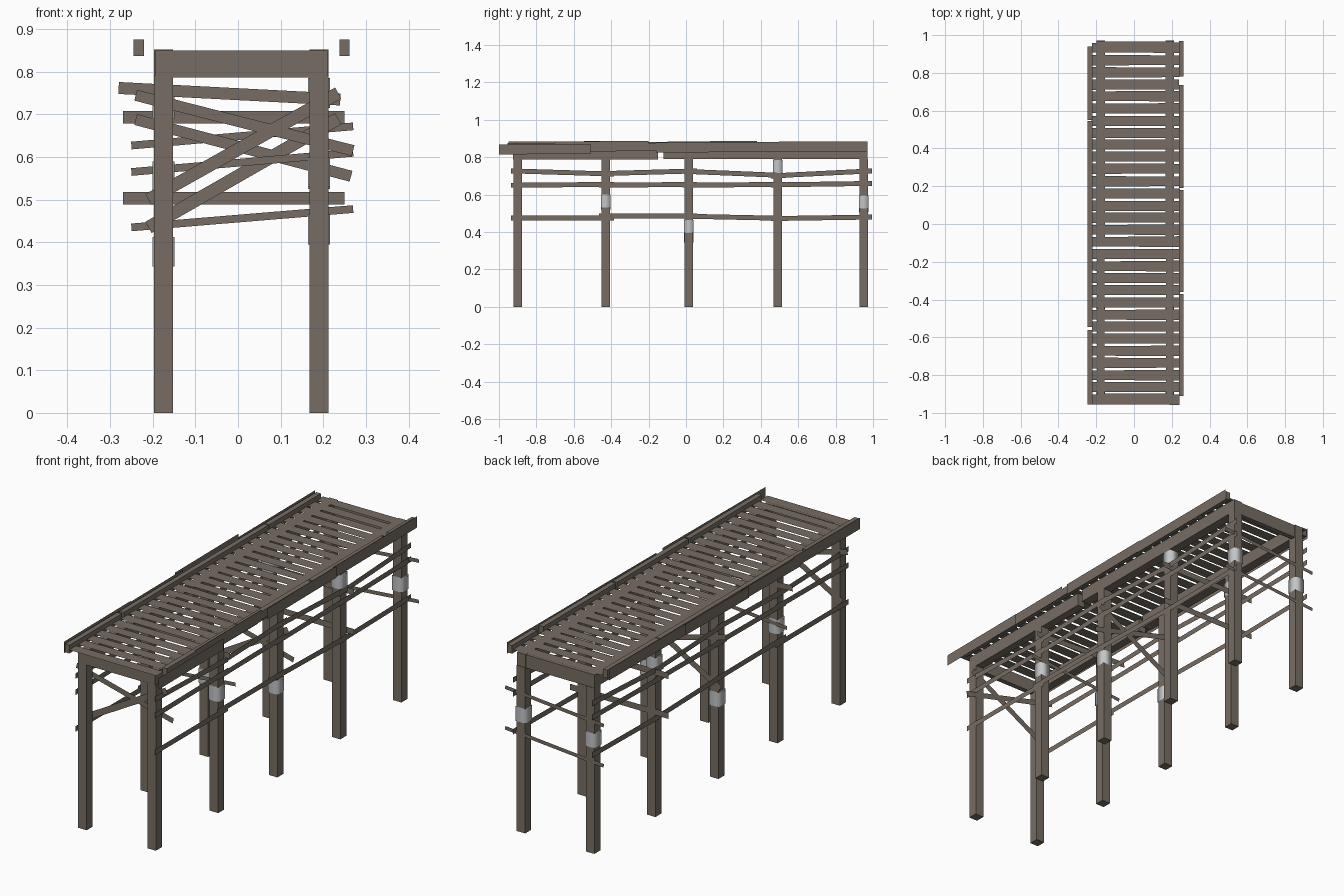
import bpy, random
from mathutils import Vector
random.seed(4)

def mat(name, c):
    m = bpy.data.materials.new(name)
    m.diffuse_color = (*c, 1)
    return m

WOOD = mat("weathered wood", (0.185, 0.155, 0.125))
METAL = mat("pale grey metal", (0.55, 0.56, 0.57))

def mesh(name, verts, faces, m=WOOD, smooth=False):
    me = bpy.data.meshes.new(name)
    me.from_pydata([tuple(v) for v in verts], [], faces)
    me.materials.append(m)
    for p in me.polygons:
        p.use_smooth = smooth
    ob = bpy.data.objects.new(name, me)
    bpy.context.collection.objects.link(ob)
    return ob

SIDES = [(0, 1, 5, 4), (1, 3, 7, 5), (3, 2, 6, 7), (2, 0, 4, 6)]
CAPS = [(0, 2, 3, 1), (4, 5, 7, 6)]

def box(name, x0, x1, y0, y1, z0, z1, m=WOOD, caps=True, smooth=False):
    v = [(x, y, z) for z in (z0, z1) for y in (y0, y1) for x in (x0, x1)]
    return mesh(name, v, SIDES + (CAPS if caps else []), m, smooth)

def board(name, a, b, h):
    """Flat vertical board from a to b with height h."""
    a, b = Vector(a), Vector(b)
    d = (b - a).normalized()
    n = Vector((0, 1, 0)) if abs(d.x) > abs(d.y) else Vector((1, 0, 0))
    u = d.cross(n).normalized() * h / 2
    return mesh(name, [a - u, b - u, b + u, a + u], [(0, 1, 2, 3)])

YS = [-0.9, -0.43, 0.015, 0.49, 0.95]
XS = [-0.175, 0.19]
BANDS = [[None, 0.555, 0.378, 0.725, 0.54], [None, 0.565, 0.43, 0.75, 0.56]]
R = 0.0225

# posts, with metal bands around most of them
for x, zs in zip(XS, BANDS):
    for y, z in zip(YS, zs):
        box("post", x - R, x + R, y - R, y + R, 0, 0.79)
        if z:
            r = R + 0.003
            box("post_band", x - r, x + r, y - r, y + r, z - 0.035, z + 0.035,
                METAL, False, True)

# long stringers on the posts, and end beams
for x in XS:
    box("stringer", x - 0.02, x + 0.02, -0.925, -0.15, 0.787, 0.85)
    box("stringer", x - R, x + R, -0.12, 0.97, 0.79, 0.852)
for y in (-0.91, 0.955):
    box("end_beam", -0.155, 0.17, y - 0.012, y + 0.012, 0.787, 0.85)

# deck planks
N, y0 = 30, -0.955
pitch = (0.97 - y0) / N
for i in range(N):
    a = y0 + i * pitch
    b = a + pitch - 0.011
    j = [random.uniform(-0.003, 0.003) for _ in range(4)]
    xl, xr = -0.225 + j[0], 0.242 + j[1]
    mesh("deck_plank", [(xl, a + j[2], 0.854), (xr, a + j[3], 0.854),
                        (xr, b + j[2], 0.854), (xl, b + j[3], 0.854)], [(0, 1, 2, 3)])

# edge rails
for a, b in [(-0.955, -0.56), (-0.545, 0.0), (0.0, 0.545), (0.55, 0.94)]:
    box("edge_rail_left", -0.245, -0.221, a, b, 0.837, 0.876)
for a, b in [(-0.91, -0.37), (-0.36, 0.18), (0.19, 0.735), (0.78, 0.97)]:
    box("edge_rail_right", 0.238, 0.262, a, b, 0.837, 0.876)

# thin fascia boards outside the rails
for x, a, b, z in [(0.28, -1, -0.51, 0.842), (0.264, -0.7, -0.2, 0.857),
                   (0.268, -0.16, 0.36, 0.852), (0.264, 0.34, 0.97, 0.855),
                   (-0.252, -0.95, -0.45, 0.856), (-0.255, -0.5, -0.05, 0.852),
                   (-0.263, -0.1, 0.38, 0.857), (-0.252, 0.36, 0.94, 0.853)]:
    board("fascia_board", (x, a, z), (x, b, z + 0.003), 0.054)

# long side boards along the posts
SPANS = list(zip(YS, YS[1:]))
LEVELS = [[(0.727, 0.71), (0.712, 0.727), (0.725, 0.702), (0.7, 0.727)],
          [(0.65, 0.655), (0.65, 0.655), (0.65, 0.655), (0.652, 0.66)],
          [(0.475, 0.475), (0.487, 0.485), (0.485, 0.473), (0.472, 0.48)]]
for x in (XS[0] - R - 0.004, XS[1] + R + 0.004):
    for level in LEVELS:
        for (a, b), (za, zb) in zip(SPANS, level):
            board("side_board", (x, a - 0.035, za), (x, b + 0.045, zb), 0.026)

# cross braces on each pair of posts: (post row, x0, z0, x1, z1, height)
for i, xa, za, xb, zb, h in [
        (0, -0.21, 0.50, 0.235, 0.75, 0.03), (0, -0.24, 0.745, 0.27, 0.615, 0.026),
        (2, -0.21, 0.435, 0.235, 0.69, 0.03), (2, -0.24, 0.688, 0.265, 0.555, 0.026),
        (1, -0.28, 0.762, 0.24, 0.735, 0.028), (1, -0.25, 0.565, 0.27, 0.61, 0.018),
        (3, -0.27, 0.693, 0.25, 0.693, 0.029), (3, -0.27, 0.503, 0.25, 0.503, 0.029),
        (4, -0.25, 0.627, 0.27, 0.672, 0.018), (4, -0.25, 0.435, 0.27, 0.478, 0.018)]:
    y = YS[i] + R + 0.004
    board("cross_brace", (xa, y, za), (xb, y, zb), h)
